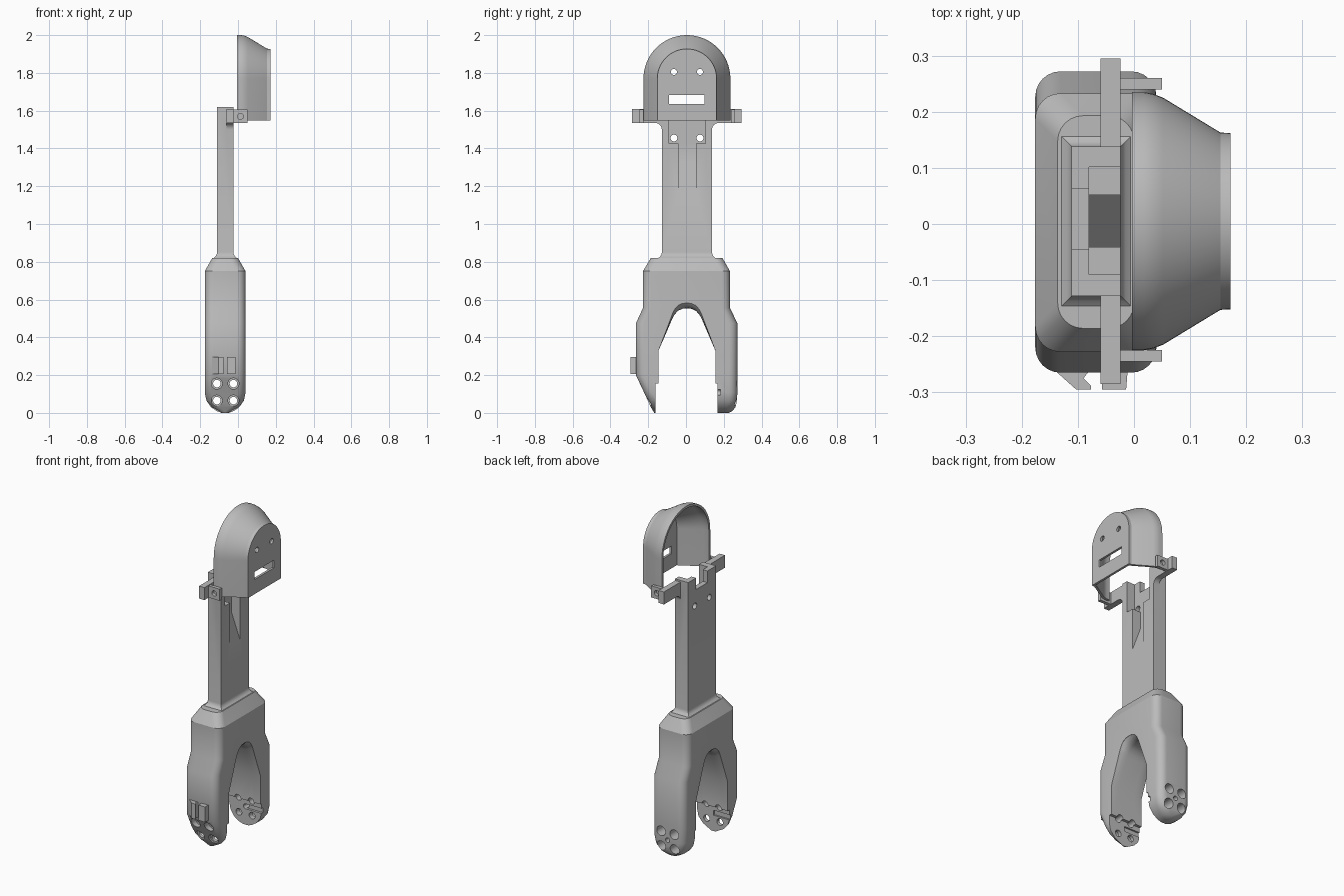
import bpy, bmesh, math
from mathutils import Vector

if "Cube" in bpy.data.objects:
    bpy.data.objects.remove(bpy.data.objects["Cube"])

GREY = 0.5
plastic = bpy.data.materials.new("grey plastic")
plastic.use_nodes = True
plastic.diffuse_color = (GREY, GREY, GREY, 1)
plastic.node_tree.nodes["Principled BSDF"].inputs["Base Color"].default_value = (GREY, GREY, GREY, 1)

CX, CY = -0.068, 0.005      # middle of the fork and of the whole part


def make(name, verts, faces, fix=True):
    bm = bmesh.new()
    vs = [bm.verts.new(v) for v in verts]
    for f in faces:
        bm.faces.new([vs[i] for i in f])
    if fix:
        bmesh.ops.recalc_face_normals(bm, faces=bm.faces)
    mesh = bpy.data.meshes.new(name)
    bm.to_mesh(mesh)
    bm.free()
    obj = bpy.data.objects.new(name, mesh)
    mesh.materials.append(plastic)
    bpy.context.collection.objects.link(obj)
    return obj


def loft(name, rings):
    """Closed solid through rings with equal point counts."""
    n, k = len(rings[0]), len(rings)
    verts = [p for ring in rings for p in ring]
    faces = [(i * n + j, i * n + (j + 1) % n, (i + 1) * n + (j + 1) % n, (i + 1) * n + j)
             for i in range(k - 1) for j in range(n)]
    faces += [tuple(range(n)), tuple(range((k - 1) * n, k * n))]
    return make(name, verts, faces)


def prism(name, outline, axis, lo, hi):
    """Extrude a 2D outline along an axis (0=x, 1=y, 2=z)."""
    def place(p, t):
        q = list(p)
        q.insert(axis, t)
        return q
    return loft(name, [[place(p, t) for p in outline] for t in (lo, hi)])


def box(name, x0, x1, y0, y1, z0, z1):
    return prism(name, [(x0, y0), (x1, y0), (x1, y1), (x0, y1)], 2, z0, z1)


def circle(u, v, r, n=24):
    return [(u + r * math.cos(math.tau * i / n), v + r * math.sin(math.tau * i / n)) for i in range(n)]


def section(z, hx, y0, y1, r, n=7):
    """Horizontal rounded rectangle."""
    r = min(r, hx * 0.95)
    pts = []
    corners = [(CX + hx - r, y1 - r), (CX - hx + r, y1 - r), (CX - hx + r, y0 + r), (CX + hx - r, y0 + r)]
    for q, (x, y) in enumerate(corners):
        for i in range(n):
            a = math.pi / 2 * (q + i / (n - 1))
            pts.append((x + r * math.cos(a), y + r * math.sin(a), z))
    return pts


def activate(obj):
    bpy.ops.object.select_all(action='DESELECT')
    obj.select_set(True)
    bpy.context.view_layer.objects.active = obj


def cut(obj, cutters, op='DIFFERENCE'):
    activate(obj)
    for c in cutters:
        m = obj.modifiers.new("cut", 'BOOLEAN')
        m.operation, m.solver, m.object = op, 'EXACT', c
        bpy.ops.object.modifier_apply(modifier=m.name)
        bpy.data.objects.remove(c)


def smooth(obj, angle=28):
    activate(obj)
    bpy.ops.object.shade_smooth_by_angle(angle=math.radians(angle))


# Fork: rounded sections from the leg tips up to the chamfered shoulder
R = 0.108
levels = [(0.0, -0.168, 0.225), (0.01, -0.174, 0.245), (0.03, -0.186, 0.262), (0.065, -0.202, 0.27),
          (0.108, -0.222, 0.272), (0.2, -0.265, 0.272), (0.475, -0.265, 0.272),
          (0.555, -0.228, 0.233), (0.75, -0.228, 0.233), (0.82, -0.186, 0.193)]
rings = []
for z, y0, y1 in levels:
    hx = R if z >= R else max(0.02, math.sqrt(R * R - (R - z) ** 2))
    if z > 0.8:
        hx = 0.068
    rings.append(section(z, hx, y0, y1, 0.045))
fork = loft("fork", rings)

# Arch between the legs, flared at its crown
half = [(0.15, -0.1), (0.15, 0.33), (0.077, 0.5), (0.066, 0.52), (0.048, 0.54), (0.025, 0.551)]
outline = half + [(0, 0.554)] + [(-y, z) for y, z in reversed(half)]
arch_rings = []
for x, flare in ((-0.2, 0.028), (-0.107, 0.028), (-0.095, 0.014), (-0.075, 0.003), (-0.055, 0),
                 (0.055, 0), (0.075, 0.003), (0.095, 0.014), (0.107, 0.028), (0.2, 0.028)):
    arch_rings.append([(CX + x, CY + y, z + flare * max(0, min(1, (z - 0.33) / 0.2))) for y, z in outline])
cut(fork, [loft("arch_cutter", arch_rings)])

# Mounting recesses, wire slots and screw holes at the leg tips
cutters = [box("recess_cutter", -0.3, 0.2, -0.162, 0.168, -0.1, 0.155),
           box("slot_cutter", CX, 0.2, 0.1, 0.182, 0.095, 0.125),
           box("slot_cutter", -0.3, CX, -0.172, -0.1, 0.095, 0.125)]
for dx in (-0.044, 0.044):
    for z in (0.065, 0.155):
        cutters.append(prism("screw_cutter", circle(CX + dx, z, 0.02), 1, -0.5, 0.5))
        cutters.append(prism("bore_cutter", circle(CX + dx, z, 0.029), 1, 0.2, 0.5))
        cutters.append(prism("bore_cutter", circle(CX + dx, z, 0.029), 1, -0.5, -0.183 if z < 0.1 else -0.2))
cutters.append(prism("axle_cutter", circle(CX, 0.11, 0.014), 1, 0.1, 0.5))
cut(fork, cutters)
smooth(fork)

# Clip hooks on the outside of the front leg
hook = [(-0.14, -0.25), (-0.14, -0.262), (-0.103, -0.295), (-0.077, -0.295), (-0.077, -0.288),
        (-0.09, -0.275), (-0.08, -0.262), (-0.08, -0.25)]
prism("cable_hook", hook, 2, 0.205, 0.297)
stop = [(-0.057, -0.25), (-0.057, -0.295), (-0.014, -0.295), (-0.012, -0.27), (-0.012, -0.25)]
prism("cable_stop", stop, 2, 0.205, 0.297)

# Stem with a flared foot
X0, X1, Y0, Y1 = -0.111, -0.024, -0.128, 0.138


def foot_ring(z, g):
    return [(X0 - g, Y0 - g, z), (X1 + g, Y0 - g, z), (X1 + g, Y1 + g, z), (X0 - g, Y1 + g, z)]


stem = loft("stem", [foot_ring(0.8, 0.018), foot_ring(0.82, 0.018), foot_ring(0.827, 0.009),
                     foot_ring(0.838, 0.002), foot_ring(0.85, 0), foot_ring(1.62, 0)])

# Crossbar with curved gussets
gusset = [(0.168 - 0.035 * math.sin(a), 1.5 + 0.035 * math.cos(a))
          for a in [math.pi / 2 * i / 6 for i in range(7)]]
side = [(0.29, 1.61), (0.29, 1.535)] + gusset + [(0.1, 1.5)]
bar = side + [(-y, z) for y, z in reversed(side)]
crossbar = prism("crossbar", [(y + CY, z) for y, z in bar], 0, -0.06, X1)
cut(stem, [crossbar], 'UNION')

# Pocket, ramp, centre notch and screw holes in the stem
ramp = [(-0.08, 1.45), (-0.08, 1.32), (X1, 1.17), (0.1, 1.17), (0.1, 1.45)]
cutters = [box("pocket_cutter", -0.08, 0.1, -0.09, 0.102, 1.425, 1.8),
           prism("ramp_cutter", ramp, 1, -0.041, 0.052),
           box("notch_cutter", -0.2, 0.1, -0.045, 0.063, 1.55, 1.8)]
cutters += [prism("hole_cutter", circle(CY + s * 0.069, 1.455, 0.018), 0, -0.3, 0.2) for s in (-1, 1)]
cut(stem, cutters)
smooth(stem)

# Drilled ears that hold the hood
for label, y in (("front", -0.245), ("back", 0.24)):
    ear = box(label + "_ear", -0.03, 0.05, y, y + 0.02, 1.535, 1.605)
    cut(ear, [prism("pin_cutter", circle(0.013, 1.57, 0.016), 1, -0.5, 0.5)])
    smooth(ear)

# Hood: arched shell, open at the back and below
N = 32
verts, faces = [], []
profile = [(-0.004, 0.23), (0.018, 0.23), (0.034, 0.227), (0.052, 0.22), (0.154, 0.158), (0.172, 0.157)]
for x, r in profile:
    verts.append((x, CY - r, 1.548))
    for i in range(N + 1):
        a = math.pi * i / N
        verts.append((x, CY - r * math.cos(a), 1.77 + r * math.sin(a)))
    verts.append((x, CY + r, 1.548))
M = N + 3
for k in range(len(profile) - 1):
    for j in range(M - 1):
        a, b = k * M + j, (k + 1) * M + j
        faces.append((a, b, b + 1, a + 1))
faces.append(tuple(reversed(range((len(profile) - 1) * M, len(profile) * M))))
hood = make("hood", verts, faces, fix=False)
shell = hood.modifiers.new("shell", 'SOLIDIFY')
shell.thickness, shell.offset, shell.use_even_offset = 0.014, -1, True
activate(hood)
bpy.ops.object.modifier_apply(modifier=shell.name)
cutters = [box("slot_cutter", 0.1, 0.3, -0.09, 0.097, 1.636, 1.682)]
cutters += [prism("hole_cutter", circle(CY + s * 0.069, 1.805, 0.016), 0, 0.1, 0.3) for s in (-1, 1)]
cut(hood, cutters)
smooth(hood)
